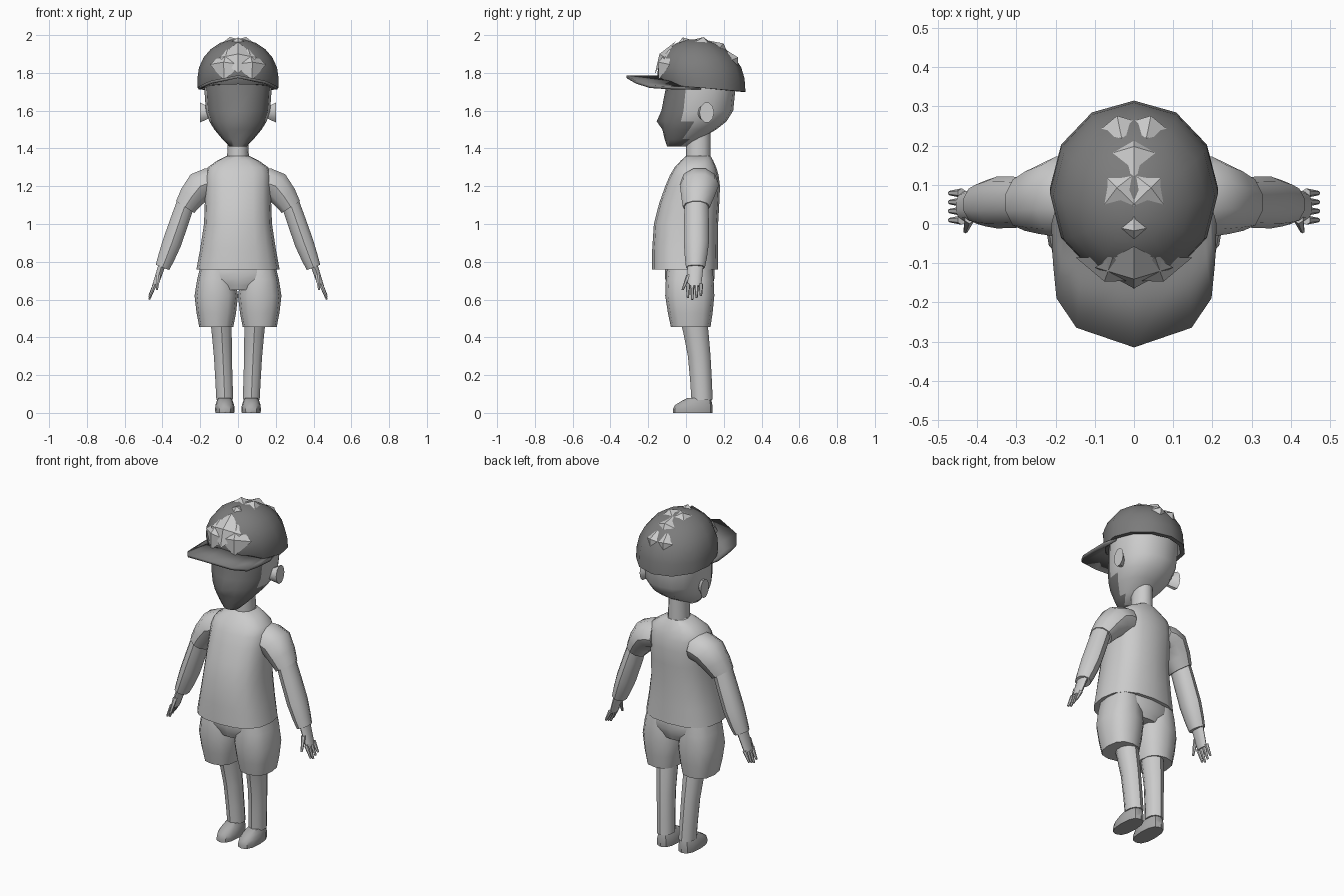
import bpy, bmesh, math
from mathutils import Vector

if "Cube" in bpy.data.objects:
    bpy.data.objects.remove(bpy.data.objects["Cube"])


def material(name, value):
    mat = bpy.data.materials.new(name)
    mat.use_nodes = True
    colour = (value, value, value, 1)
    mat.diffuse_color = colour
    mat.node_tree.nodes["Principled BSDF"].inputs["Base Color"].default_value = colour
    return mat


LIGHT = material("light grey", .6)
MID = material("mid grey", .4)
DARK = material("dark grey", .2)


def finish(name, bm, materials, mirror=False, angle=40):
    """Turn the mesh into a shaded object, optionally mirrored to the right side."""
    bmesh.ops.recalc_face_normals(bm, faces=bm.faces)
    mesh = bpy.data.meshes.new(name)
    bm.to_mesh(mesh)
    bm.free()
    part = bpy.data.objects.new(name, mesh)
    bpy.context.collection.objects.link(part)
    for mat in materials:
        mesh.materials.append(mat)
    bpy.ops.object.select_all(action='DESELECT')
    part.select_set(True)
    bpy.context.view_layer.objects.active = part
    bpy.ops.object.shade_smooth_by_angle(angle=math.radians(angle))
    if mirror:
        part.modifiers.new("mirror", 'MIRROR')
    return part


def refine(rows):
    """Insert a rounded in-between row after every row."""
    result = []
    for i in range(len(rows) - 1):
        before, after = rows[max(i - 1, 0)], rows[min(i + 2, len(rows) - 1)]
        middle = [(9 * (b + c) - a - d) / 16
                  for a, b, c, d in zip(before, rows[i], rows[i + 1], after)]
        result += [rows[i], middle]
    return result + [rows[-1]]


def skin(bm, rings, sides, power=1, bottom=True):
    """Bridge rings given as centre, side vector and depth vector."""
    loops = []
    for centre, side, depth in rings:
        loop = []
        for i in range(sides):
            angle = math.tau * i / sides
            s, c = math.sin(angle), -math.cos(angle)
            s = math.copysign(abs(s) ** power, s)
            c = math.copysign(abs(c) ** power, c)
            loop.append(bm.verts.new(centre + side * s + depth * c))
        loops.append(loop)
    for low, high in zip(loops, loops[1:]):
        for i in range(sides):
            j = (i + 1) % sides
            bm.faces.new((low[i], low[j], high[j], high[i]))
    if bottom:
        bm.faces.new(loops[0])
    bm.faces.new(loops[-1])
    return loops


def stack(bm, rows, x=0, sides=12, power=1, slope=0):
    """Level rings from height, half width, front and back."""
    rings = []
    for z, width, front, back in refine(rows):
        half = (back - front) / 2
        rings.append((Vector((x, front + half, z)), Vector((width, 0, 0)),
                      Vector((0, half, half * slope))))
    return skin(bm, rings, sides, power)


def tube(bm, rows, depth=1, sides=10):
    """Rings square to a path of x, y, z and radius."""
    rows = refine(rows)
    points = [Vector(row[:3]) for row in rows]
    rings = []
    for i, row in enumerate(rows):
        along = points[min(i + 1, len(points) - 1)] - points[max(i - 1, 0)]
        front = Vector((0, 1, 0))
        side = front.cross(along).normalized()
        rings.append((points[i], side * row[3], front * row[3] * depth))
    return skin(bm, rings, sides)


def stacked(name, rows, mat=LIGHT, mirror=False, **shape):
    bm = bmesh.new()
    stack(bm, rows, **shape)
    return finish(name, bm, [mat], mirror)


def limb(name, rows, **shape):
    bm = bmesh.new()
    tube(bm, rows, **shape)
    return finish(name, bm, [LIGHT], mirror=True)


# Head with a pulled-out nose and a darker face
bm = bmesh.new()
loops = stack(bm, [(1.41, .045, -.1, 0), (1.5, .125, -.125, .16),
                   (1.6, .17, -.12, .25), (1.8, .18, -.1, .26)], sides=16, power=.9)
loops[3][0].co.y -= .03
loops[4][0].co.y -= .01
for face in bm.faces:
    face.material_index = int(face.calc_center_median().y < 0)
finish("head", bm, [LIGHT, DARK], angle=60)

limb("ears", [(.15, .08, 1.59, .03), (.2, .11, 1.59, .055)], depth=.7)
stacked("neck", [(1.3, .06, 0, .13), (1.54, .05, 0, .13)])

# Cap crown: half an ellipsoid above a tilted rim
CAP = Vector((.215, .23, .21))
CAP_BASE = Vector((0, .08, 1.77))
bm = bmesh.new()
rings = [(Vector((0, .09, 1.72)), Vector((width, 0, 0)), Vector((0, width + .01, -.02)))
         for width in (.19, .215)]
for step in range(6):
    lift = math.radians(step * 16)
    centre = CAP_BASE + Vector((0, -.03, CAP.z)) * math.sin(lift)
    flat = CAP * math.cos(lift)
    rings.append((centre, Vector((flat.x, 0, 0)), Vector((0, flat.y, 0))))
skin(bm, rings, sides=12, bottom=False)
finish("cap_crown", bm, [DARK])

# Cap brim: a strip bowed down at the sides
bm = bmesh.new()
outline = [(0, -.315), (.145, -.265), (.195, -.19), (.205, -.1), (.21, 0)]
outline = [(-x, y) for x, y in outline[:0:-1]] + outline
edges = []
for inset in (0, .2):
    edges.append([bm.verts.new((x * (1 - inset / 2), y + inset * (.2 - y) * 2,
                                1.78 - 1.4 * x * x)) for x, y in outline])
outer, inner = edges
for i in range(len(outline) - 1):
    bm.faces.new((outer[i], outer[i + 1], inner[i + 1], inner[i]))
brim = finish("cap_brim", bm, [DARK], angle=30)
thickness = brim.modifiers.new("thickness", 'SOLIDIFY')
thickness.thickness = .015
thickness.offset = 0

# Hair tufts breaking through the crown: degrees from the front, offset, radius
bm = bmesh.new()
for degrees, offset, radius in [(24, .07, .09), (35, 0, .1), (74, 0, .05), (100, .04, .07),
                                (125, 0, .07), (150, .04, .06)]:
    turn = math.radians(degrees)
    shrink = math.sqrt(1 - (offset / CAP.x) ** 2)
    for x in {offset, -offset}:
        out = Vector((x, -CAP.y * math.cos(turn) * shrink, CAP.z * math.sin(turn) * shrink))
        origin = CAP_BASE + Vector((0, -.03 * math.sin(turn), 0))
        matrix = out.to_track_quat('Z', 'Y').to_matrix().to_4x4()
        matrix.translation = origin + out
        bmesh.ops.create_cone(bm, segments=4, radius1=radius, radius2=0,
                              depth=out.length * .16, cap_ends=True, matrix=matrix)
finish("hair_tufts", bm, [LIGHT], angle=20)

# Shirt
stacked("shirt_body", [(.76, .22, -.18, .17), (1, .18, -.17, .17), (1.2, .175, -.11, .18),
                       (1.3, .16, -.06, .16), (1.36, .06, 0, .13)], sides=16, power=.8)
stacked("shirt_collar", [(1.32, .09, -.03, .14), (1.36, .06, 0, .12)], slope=.2)
limb("sleeves", [(.12, .07, 1.22, .08), (.2, .07, 1.2, .085), (.28, .055, 1.09, .06)], depth=1.2)
limb("forearms", [(.27, .055, 1.13, .05), (.35, .055, .9, .053), (.4, .05, .77, .04)], depth=1.25)

# Hands with four fingers and a thumb
bm = bmesh.new()
tube(bm, [(.4, .05, .79, .02), (.44, .045, .67, .016)], depth=2.2)
for finger in range(4):
    y = .01 + .023 * finger
    tip = .6 + .01 * abs(finger - 1)
    tube(bm, [(.44, y, .68, .012), (.47, y, tip, .006)], sides=6)
tube(bm, [(.42, .015, .73, .014), (.43, -.018, .65, .006)], sides=6)
finish("hands", bm, [LIGHT], mirror=True)

# Shorts
stacked("shorts_waist", [(.65, .12, -.09, .13), (.71, .19, -.11, .15), (.78, .18, -.11, .15)],
        sides=14, power=.8)
stacked("shorts_legs", [(.455, .09, -.08, .13), (.62, .115, -.11, .15), (.77, .085, -.1, .14)],
        mirror=True, x=.115, power=.8)

# Legs and shoes
limb("legs", [(.09, .04, .5, .06), (.08, .07, .3, .05), (.07, .085, .07, .047)], depth=1.2)
stacked("shoes", [(0, .05, -.07, .14), (.04, .05, -.06, .14), (.08, .035, .01, .13)], MID,
        mirror=True, x=.07, power=.8)
